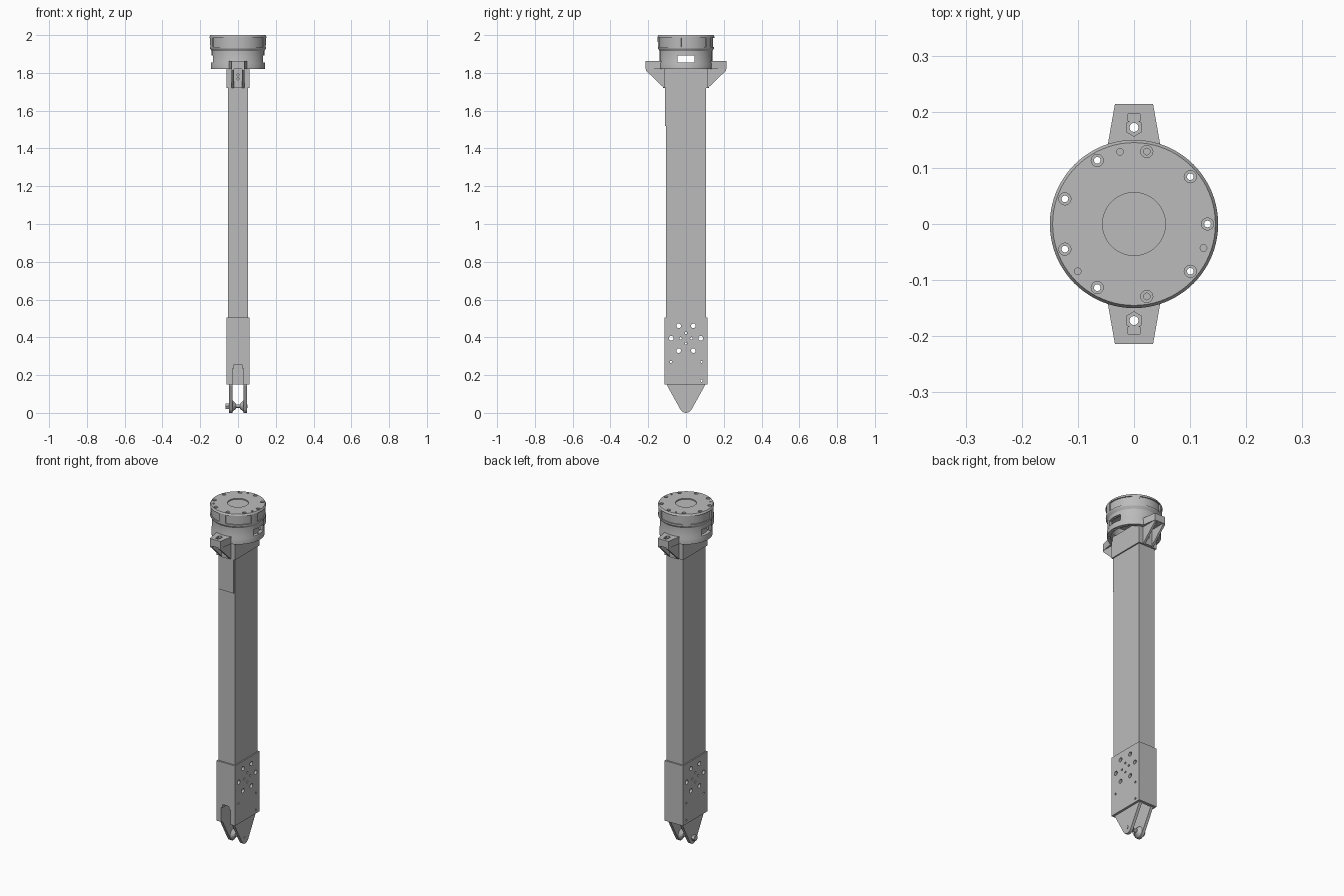
import bpy, bmesh, math
from mathutils import Matrix, Vector

if "Cube" in bpy.data.objects:
    bpy.data.objects.remove(bpy.data.objects["Cube"])

grey = bpy.data.materials.new("machined grey")
grey.diffuse_color = (0.5, 0.5, 0.5, 1)
grey.use_nodes = True
grey.node_tree.nodes["Principled BSDF"].inputs["Base Color"].default_value = grey.diffuse_color


def finish(name, bm, smooth=False):
    bmesh.ops.remove_doubles(bm, verts=bm.verts, dist=1e-6)
    bmesh.ops.recalc_face_normals(bm, faces=bm.faces)
    me = bpy.data.meshes.new(name)
    bm.to_mesh(me)
    bm.free()
    me.materials.append(grey)
    ob = bpy.data.objects.new(name, me)
    bpy.context.collection.objects.link(ob)
    if smooth:
        shade(ob)
    return ob


def shade(ob):
    bpy.ops.object.select_all(action='DESELECT')
    ob.select_set(True)
    bpy.context.view_layer.objects.active = ob
    bpy.ops.object.shade_smooth_by_angle(angle=math.radians(30))


def box(name, x0, x1, y0, y1, z0, z1):
    return prism(name, [(x0, y0), (x1, y0), (x1, y1), (x0, y1)], z0, z1)


def prism(name, pts, a, b, axis='Z'):
    # outline in xy extruded along z, or outline in yz extruded along x
    bm = bmesh.new()
    put = (lambda p, h: (p[0], p[1], h)) if axis == 'Z' else (lambda p, h: (h, p[0], p[1]))
    lo = [bm.verts.new(put(p, a)) for p in pts]
    hi = [bm.verts.new(put(p, b)) for p in pts]
    bm.faces.new(lo)
    bm.faces.new(hi)
    n = len(pts)
    for i in range(n):
        bm.faces.new((lo[i], lo[(i + 1) % n], hi[(i + 1) % n], hi[i]))
    return finish(name, bm)


def rod(name, centre, r, length, axis='Z', n=20, r2=None, smooth=False):
    bm = bmesh.new()
    rot = Matrix.Rotation(math.pi / 2, 4, 'Y') if axis == 'X' else Matrix()
    bmesh.ops.create_cone(bm, cap_ends=True, segments=n, radius1=r,
                          radius2=r if r2 is None else r2, depth=length,
                          matrix=Matrix.Translation(centre) @ rot)
    return finish(name, bm, smooth)


def cut(ob, cutters):
    for c in cutters:
        m = ob.modifiers.new("cut", 'BOOLEAN')
        m.operation, m.solver, m.object = 'DIFFERENCE', 'EXACT', c
        dg = bpy.context.evaluated_depsgraph_get()
        me = bpy.data.meshes.new_from_object(ob.evaluated_get(dg))
        ob.modifiers.clear()
        ob.data = me
        bpy.data.objects.remove(c)


def polar(r, deg):
    return r * math.cos(math.radians(deg)), r * math.sin(math.radians(deg))


# Long column, its front strip and the collar at its head
box("column", -0.053, 0.053, -0.105, 0.105, 0.49, 1.80)
box("front_strip", -0.05, 0.05, -0.112, -0.10, 1.52, 1.80)
box("collar", -0.06, 0.06, -0.114, 0.114, 1.72, 1.845)

# Lower sleeve with cross-drilled holes and an arched pocket at the front
sleeve = box("lower_sleeve", -0.06, 0.06, -0.114, 0.114, 0.15, 0.505)
holes = [(0.078 * math.cos(k * math.pi / 3), 0.395 + 0.076 * math.sin(k * math.pi / 3), 0.0125)
         for k in range(6)]
holes += [(0.028 * math.cos(k * math.pi / 2), 0.395 + 0.028 * math.sin(k * math.pi / 2), 0.006)
          for k in range(4)]
holes += [(-0.08, 0.27, 0.006), (0.082, 0.27, 0.006), (0.082, 0.17, 0.006)]
cut(sleeve, [rod("cutter", (0, y, z), r, 0.3, 'X', 16) for y, z, r in holes])
cut(sleeve, [box("cutter", -0.03, 0.03, -0.2, 0.095, 0.10, 0.235),
             box("cutter", -0.022, 0.022, -0.2, 0.095, 0.20, 0.255)])
shade(sleeve)

# Fork plates tapering to a round tip, with conical inner bosses
tip = [(0.034 * math.cos(a), 0.036 + 0.034 * math.sin(a))
       for a in [math.radians(-145 - 0 + k * 11) for k in range(0, 11)]]
tip = [(0.034 * math.sin(math.radians(t)), 0.036 - 0.036 * math.cos(math.radians(t)))
       for t in range(-60, 61, 12)]
outline = [(-0.1, 0.16), (-0.1, 0.145)] + tip + [(0.1, 0.145), (0.1, 0.16)]
for s, side in ((-1, "left"), (1, "right")):
    prism(side + "_fork_plate", outline, s * 0.03, s * 0.047, 'X')
    rad = (0.014, 0.032) if s > 0 else (0.032, 0.014)
    rod(side + "_fork_boss", (s * 0.021, 0, 0.036), rad[0], 0.019, 'X', 24, rad[1], True)
rod("fork_pin", (-0.003, 0, 0.036), 0.009, 0.104, 'X', 20, None, True)
rod("pin_head", (-0.056, 0, 0.036), 0.017, 0.018, 'X', 6)

# Round head housing, turned from a profile, open underneath
profile = [(0, 1.93), (0.122, 1.93), (0.122, 1.82), (0.143, 1.82), (0.143, 1.85),
           (0.139, 1.862), (0.139, 1.915), (0.149, 1.93), (0.15, 1.992), (0.145, 2.0),
           (0.056, 2.0), (0.056, 1.994), (0, 1.994)]
bm = bmesh.new()
vs = [bm.verts.new((r, 0, z)) for r, z in profile]
es = [bm.edges.new((vs[i], vs[i + 1])) for i in range(len(vs) - 1)]
bmesh.ops.spin(bm, geom=vs + es, cent=(0, 0, 0), axis=(0, 0, 1),
               angle=2 * math.pi, steps=80, use_duplicate=False)
head = finish("head_housing", bm)

# Side windows, five recessed rim panels, nine counterbored bolt holes
cut(head, [box("cutter", -0.2, 0.2, -0.045, 0.045, 1.855, 1.892)])
panels = []
for k in range(5):
    mid = -54 + 72 * k
    angles = [mid - 28 + 4 * i for i in range(15)]
    ring = [polar(0.143, a) for a in angles] + [polar(0.165, a) for a in reversed(angles)]
    panels.append(prism("cutter", ring, 1.938, 1.986))
cut(head, panels)
for k in range(9):
    x, y = polar(0.131, 40 * k)
    cut(head, [rod("cutter", (x, y, 2.0), 0.0108, 0.016, n=16),
               rod("cutter", (x, y, 1.9), 0.006, 0.3, n=12)])
for a in (-19, 101, 220):
    x, y = polar(0.131, a)
    cut(head, [rod("cutter", (x, y, 2.0), 0.006, 0.03, n=12)])
shade(head)

# Front and back mounting ears, each with a nut pocket, slot and two gusset ribs
for s, end in ((-1, "front"), (1, "back")):
    ear = prism(end + "_ear", [(-0.054, s * 0.1), (0.054, s * 0.1),
                               (0.034, s * 0.214), (-0.034, s * 0.214)], 1.82, 1.862)
    cut(ear, [rod("cutter", (0, s * 0.172, 1.862), 0.0155, 0.03, n=6),
              rod("cutter", (0, s * 0.172, 1.84), 0.008, 0.2, n=16),
              box("cutter", -0.011, 0.011, s * 0.19 - 0.006, s * 0.19 + 0.006, 1.845, 1.9)])
    gusset = [(s * 0.1, 1.825), (s * 0.212, 1.825), (s * 0.212, 1.812),
              (s * 0.116, 1.72), (s * 0.1, 1.72)]
    for t, side in ((-1, "left"), (1, "right")):
        prism(end + "_" + side + "_gusset", gusset, t * 0.022, t * 0.034, 'X')
    # raised pad between the ribs with two screw holes
    pad = box(end + "_screw_pad", -0.022, 0.022, s * 0.11, s * 0.122, 1.72, 1.82)
    for z in (1.768, 1.79):
        c = rod("cutter", (0, 0, 0), 0.006, 0.02, n=12)
        c.data.transform(Matrix.Translation((0, s * 0.122, z)) @ Matrix.Rotation(math.pi / 2, 4, 'X'))
        cut(pad, [c])
